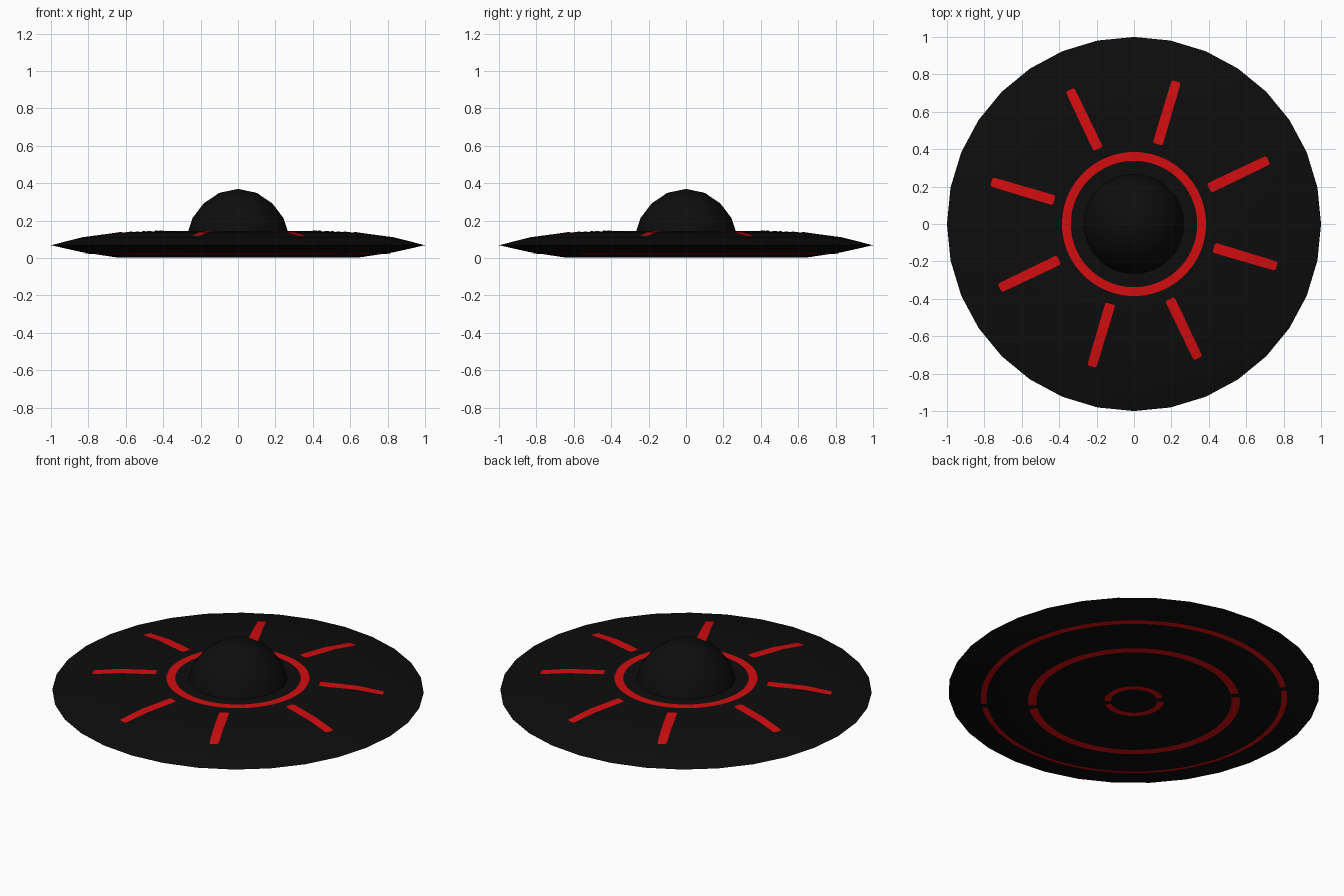
import bpy, bmesh, math

if "Cube" in bpy.data.objects:
    bpy.data.objects.remove(bpy.data.objects["Cube"])

def material(name, rgb):
    m = bpy.data.materials.new(name)
    m.diffuse_color = (*rgb, 1.0)
    m.use_nodes = True
    m.node_tree.nodes["Principled BSDF"].inputs["Base Color"].default_value = m.diffuse_color
    return m

BLACK = material("hull black", (0.004, 0.004, 0.004))
RED = material("glowing red", (0.65, 0.004, 0.005))

# Profiles as (radius, height)
UNDER = [(0, 0), (0.65, 0.0), (0.83, 0.027), (1.0, 0.065)]
UPPER = [(1.0, 0.065), (0.83, 0.108), (0.65, 0.132), (0.44, 0.14), (0, 0.14)]
DOME = [(0.272, 0.115), (0.267, 0.137), (0.242, 0.212), (0.184, 0.288), (0.1, 0.345), (0, 0.366)]

def height(profile, r):
    for (r0, z0), (r1, z1) in zip(profile, profile[1:]):
        if min(r0, r1) <= r <= max(r0, r1):
            return z0 + (z1 - z0) * (r - r0) / (r1 - r0)

def finish(name, bm, mat):
    me = bpy.data.meshes.new(name)
    bm.to_mesh(me)
    bm.free()
    me.materials.append(mat)
    ob = bpy.data.objects.new(name, me)
    bpy.context.collection.objects.link(ob)
    bpy.ops.object.select_all(action='DESELECT')
    ob.select_set(True)
    bpy.context.view_layer.objects.active = ob
    bpy.ops.object.shade_smooth_by_angle(angle=math.radians(30))
    return ob

def lathe(name, profile, mat, n=32):
    bm = bmesh.new()
    rows = [[bm.verts.new((r * math.cos(2 * math.pi * i / n), r * math.sin(2 * math.pi * i / n), z))
             for i in range(n)] for r, z in profile]
    for a, b in zip(rows, rows[1:]):
        for i in range(n):
            j = (i + 1) % n
            bm.faces.new((a[i], a[j], b[j], b[i]))
    bmesh.ops.remove_doubles(bm, verts=bm.verts, dist=1e-5)
    bmesh.ops.recalc_face_normals(bm, faces=bm.faces)
    return finish(name, bm, mat)

def sheet(name, rows, mat, up):
    # grid of points turned into a thin painted skin facing up or down
    bm = bmesh.new()
    vs = [[bm.verts.new(p) for p in row] for row in rows]
    for a, b in zip(vs, vs[1:]):
        for i in range(len(a) - 1):
            bm.faces.new((a[i], a[i + 1], b[i + 1], b[i]))
    for f in bm.faces:
        f.normal_update()
        if (f.normal.z > 0) != up:
            f.normal_flip()
    return finish(name, bm, mat)

def arc(name, r0, r1, start, end, profile, up):
    off = 0.003 if up else -0.003
    n = max(8, int((end - start) / math.radians(5)))
    rows = []
    for i in range(n + 1):
        a = start + (end - start) * i / n
        rows.append([(r * math.cos(a), r * math.sin(a), height(profile, r) + off) for r in (r0, r1)])
    sheet(name, rows, RED, up)

def ray(name, angle, r0=0.445, r1=0.795):
    c, s = math.cos(angle), math.sin(angle)
    rows = []
    for r, w in ((r0, 0.019), (r0 + 0.008, 0.027), (0.55, 0.027), (0.65, 0.026),
                 (0.72, 0.026), (r1 - 0.008, 0.025), (r1, 0.018)):
        z = height(UPPER, r) + 0.003
        rows.append([(r * c - t * s, r * s + t * c, z) for t in (-w, w)])
    sheet(name, rows, RED, True)

# Saucer hull and cockpit dome
lathe("saucer_hull", UNDER + UPPER[1:], BLACK)
lathe("cockpit_dome", DOME, BLACK)

# Red ring around the dome
arc("dome_ring", 0.338, 0.385, 0, 2 * math.pi, UPPER, True)

# Eight red rays on the upper side
for k in range(4):
    for j, deg in enumerate((25.5, 73.5)):
        ray(f"ray_{2 * k + j + 1}", math.radians(deg + 90 * k))

# Split red rings underneath
for label, r0, r1 in (("inner", 0.125, 0.16), ("middle", 0.525, 0.57), ("outer", 0.795, 0.825)):
    gap = 0.02 / r1
    for k in range(2):
        a = math.radians(133.5 + 180 * k)
        arc(f"under_{label}_ring_{k + 1}", r0, r1, a + gap, a + math.pi - gap, UNDER, False)

# Rest the lowest painted skin exactly on the ground
for ob in bpy.context.collection.objects:
    ob.location.z += 0.003
